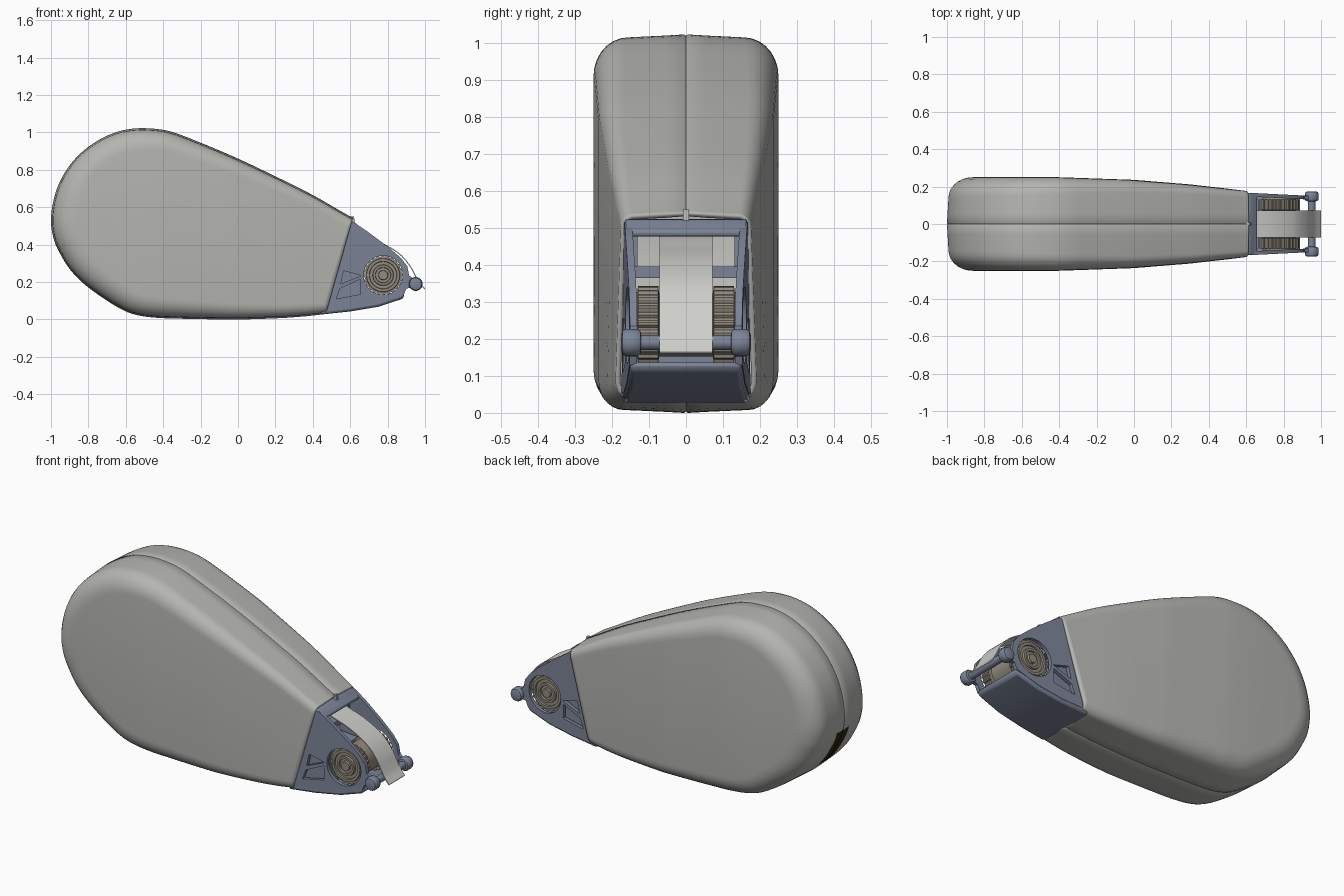
import bpy, bmesh, math
from mathutils import Vector

if "Cube" in bpy.data.objects:
    bpy.data.objects.remove(bpy.data.objects["Cube"])


def material(name, rgb):
    m = bpy.data.materials.new(name)
    m.diffuse_color = (*rgb, 1)
    m.use_nodes = True
    m.node_tree.nodes["Principled BSDF"].inputs["Base Color"].default_value = m.diffuse_color
    return m


GREY = material("warm_grey_shell", (0.46, 0.46, 0.44))
BLUE = material("slate_blue_frame", (0.2, 0.23, 0.31))
BROWN = material("brown_grey_roller", (0.29, 0.26, 0.21))
TAPE = material("pale_tape", (0.62, 0.62, 0.59))
DARK = material("dark_slot", (0.025, 0.018, 0.006))


def finish(name, bm, mats, angle=35):
    me = bpy.data.meshes.new(name)
    bm.to_mesh(me)
    bm.free()
    for m in mats:
        me.materials.append(m)
    for p in me.polygons:
        p.use_smooth = True
    me.set_sharp_from_angle(angle=math.radians(angle))
    ob = bpy.data.objects.new(name, me)
    bpy.context.collection.objects.link(ob)
    return ob


def lerp(table, x):
    if x <= table[0][0]:
        return table[0][1]
    for (a, u), (b, v) in zip(table, table[1:]):
        if x <= b:
            return u + (v - u) * (x - a) / (b - a)
    return table[-1][1]


def smooth_path(pts, n):
    P = [Vector(p) for p in pts]
    P = [2 * P[0] - P[1]] + P + [2 * P[-1] - P[-2]]
    out = []
    for a, b, c, d in zip(P, P[1:], P[2:], P[3:]):
        for k in range(n):
            t = k / n
            out.append(0.5 * (2 * b + (c - a) * t + (2 * a - 5 * b + 4 * c - d) * t * t
                              + (3 * b - a - 3 * c + d) * t ** 3))
    return out + [P[-2]]


def frame_w(x):
    return 0.17 - 0.05 * (x - 0.55)


def prism(name, profile, half, mat, bevel=0):
    """xz profile spanning -half..half in y; half may be a function of x"""
    f = half if callable(half) else (lambda x: half)
    bm = bmesh.new()
    L, R = ([bm.verts.new((x, s * f(x), z)) for x, z in profile] for s in (-1, 1))
    n = len(profile)
    for i in range(n):
        j = (i + 1) % n
        bm.faces.new((L[i], L[j], R[j], R[i]))
    bm.faces.new(L[::-1])
    bm.faces.new(R)
    bmesh.ops.recalc_face_normals(bm, faces=bm.faces[:])
    ob = finish(name, bm, [mat])
    if bevel:
        b = ob.modifiers.new("bevel", "BEVEL")
        b.width, b.segments = bevel, 2
    return ob


def lathe(name, half_profile, cx, cz, mat, seg=48, tooth_r=9):
    """(r, y) half profile mirrored in y, spun about the y axis"""
    prof = half_profile + [(r, -y) for r, y in half_profile[::-1] if y > 0]
    bm = bmesh.new()
    rings = []
    for r, y in prof:
        ring = []
        for k in range(seg):
            a = 2 * math.pi * k / seg
            q = r * (0.94 if r >= tooth_r and k % 4 > 1 else 1)
            ring.append(bm.verts.new((cx + q * math.cos(a), y, cz + q * math.sin(a))))
        rings.append(ring)
    for A, B in zip(rings, rings[1:]):
        for k in range(seg):
            j = (k + 1) % seg
            bm.faces.new((A[k], A[j], B[j], B[k]))
    bm.faces.new(rings[0])
    bm.faces.new(rings[-1])
    bmesh.ops.recalc_face_normals(bm, faces=bm.faces[:])
    return finish(name, bm, [mat])


# Teardrop shell: outline runs from the top of the mouth, round the back, to the bottom
outline = smooth_path([
    (.85, .42), (.61, .545), (.4, .665), (.2, .765), (0, .86), (-.2, .945), (-.36, 1.005),
    (-.48, 1.022), (-.58, 1.018), (-.67, .995), (-.76, .95), (-.84, .89), (-.91, .81),
    (-.96, .72), (-.99, .62), (-1, .52), (-.985, .43), (-.955, .36), (-.9, .27), (-.82, .187),
    (-.7, .1), (-.6, .043), (-.52, .019), (-.42, .008), (-.3, .004), (-.15, .001), (0, 0),
    (.15, .004), (.3, .012), (.47, .03), (.85, .09)], 5)
WIDTH = [(-1, .25), (-.4, .25), (0, .236), (.3, .212), (.62, .177), (.9, .15)]
INSET = [(-1, .13), (-.4, .1), (.6, .045)]
ROUND = [(-1, .11), (-.4, .09), (.6, .035)]


def section(x):
    w, ri, ry = lerp(WIDTH, x), lerp(INSET, x), lerp(ROUND, x)
    half = [(ri * (1 - math.cos(a)) + .008, w - ry * (1 - math.sin(a)))
            for a in (math.pi / 2 * k / 7 for k in range(7, -1, -1))]
    half += [(.003, .055), (0, .005)]
    return half + [(.004, 0)] + [(d, -y) for d, y in half[::-1]]


bm = bmesh.new()
grid = []
for i, p in enumerate(outline):
    t = (outline[min(i + 1, len(outline) - 1)] - outline[max(i - 1, 0)]).normalized()
    grid.append([bm.verts.new((p.x - t.y * d, y, p.y + t.x * d)) for d, y in section(p.x)])
N, S = len(grid), len(grid[0])
for A, B in zip(grid, grid[1:]):
    for j in range(S - 1):
        bm.faces.new((A[j], A[j + 1], B[j + 1], B[j]))
for j in (0, S - 1):  # flat sides join upper and lower outline
    col = [g[j] for g in grid]
    for i in range(N // 2):
        q = [col[i], col[i + 1], col[N - 2 - i], col[N - 1 - i]]
        if q[1] is q[2]:
            q.pop(2)
        bm.faces.new(q)
for f in bm.faces:  # dark slot low on the back
    c = f.calc_center_median()
    f.material_index = int(c.x < -.85 and abs(c.y) < .055 and .235 < c.z < .445)
bmesh.ops.recalc_face_normals(bm, faces=bm.faces[:])
bm.normal_update()
top = max(bm.faces, key=lambda f: f.calc_center_median().z)
if top.normal.z < 0:
    bmesh.ops.reverse_faces(bm, faces=bm.faces[:])
bmesh.ops.bisect_plane(bm, geom=bm.verts[:] + bm.edges[:] + bm.faces[:], dist=1e-5,
                       plane_co=(.615, 0, .545), plane_no=(.515, 0, -.145), clear_outer=True)
shell = finish("shell", bm, [GREY, DARK], 50)
sol = shell.modifiers.new("thickness", "SOLIDIFY")
sol.thickness, sol.offset = .014, -1

# Nose side plates with a roller hole and two windows
CX, CZ = .776, .237
circle = [(CX + .104 * math.cos(k * math.pi / 16), CZ + .104 * math.sin(k * math.pi / 16))
          for k in range(32)]
plate_loops = [
    [(.46, .05), (.6, .515), (.625, .515), (.7, .465), (.8, .39), (.87, .33), (.905, .285),
     (.915, .235), (.95, .21), (.95, .175), (.9, .165), (.885, .13), (.75, .085), (.6, .058)],
    circle,
    [(.565, .26), (.66, .235), (.55, .19)],
    [(.545, .165), (.655, .215), (.655, .135), (.525, .11)]]
for side, label in ((-1, "front"), (1, "back")):
    cu = bpy.data.curves.new("plate_curve", "CURVE")
    cu.dimensions, cu.fill_mode, cu.extrude = "2D", "BOTH", .01
    for loop in plate_loops:
        sp = cu.splines.new("POLY")
        sp.points.add(len(loop) - 1)
        for pt, (x, z) in zip(sp.points, loop):
            pt.co = (x, z, 0, 1)
        sp.use_cyclic_u = True
    tmp = bpy.data.objects.new("plate_tmp", cu)
    bpy.context.collection.objects.link(tmp)
    bpy.context.view_layer.update()
    me = bpy.data.meshes.new_from_object(tmp.evaluated_get(bpy.context.evaluated_depsgraph_get()))
    bpy.data.objects.remove(tmp)
    bm = bmesh.new()
    bm.from_mesh(me)
    for v in bm.verts:
        x, z, t = v.co
        v.co = (x, side * (frame_w(x) - .01 + t), z)
    bmesh.ops.remove_doubles(bm, verts=bm.verts[:], dist=1e-5)
    bmesh.ops.recalc_face_normals(bm, faces=bm.faces[:])
    finish("nose_plate_" + label, bm, [BLUE])

# Nose floor, recessed web behind the windows, and cross bars
prism("nose_floor", [(.44, .026), (.6, .043), (.75, .068), (.885, .112), (.89, .14), (.75, .105),
                     (.6, .085), (.44, .07)], lambda x: frame_w(x) - .002, BLUE, .016)
prism("inner_web", [(.5, .08), (.54, .28), (.665, .27), (.665, .1)], .13, BLUE)
prism("top_bar", [(.585, .525), (.62, .522), (.66, .49), (.655, .475), (.58, .49)],
      lambda x: frame_w(x) - .002, BLUE, .006)
prism("lower_bar", [(.57, .395), (.62, .395), (.62, .365), (.57, .365)], .15, BLUE)
prism("mouth_tab", [(.585, .55), (.62, .55), (.625, .52), (.585, .52)], .008, GREY)
for s in (-1, 1):  # slanted struts flanking the tape window
    strut = prism("window_strut", [(.575, .5), (.6, .5), (.6, .38), (.575, .38)], .014, BLUE)
    strut.location.y = s * .145

# Toothed roller and tip axle with end knobs
lathe("roller", [(.012, .146), (.024, .146), (.026, .134), (.04, .134), (.042, .144), (.054, .144),
                 (.056, .132), (.072, .132), (.074, .141), (.088, .141), (.09, .131),
                 (.106, .13), (.106, .075), (.085, .073)], CX, CZ, BROWN, 96, .1)
lathe("tip_axle", [(.02, .175), (.032, .171), (.037, .162), (.037, .132), (.031, .123),
                   (.02, .121), (.02, .001)], .95, .19, BLUE)

# Tape ribbon over the roller to the tip
path = smooth_path([(.42, .475), (.56, .478), (.66, .45), (.76, .415), (.86, .357), (.92, .29),
                    (.953, .23), (.972, .198), (1, .165)], 5)
ribbon = [(p.x, p.y) for p in path]
prism("tape", ribbon + [(x - .003, z - .005) for x, z in ribbon[::-1]], .071, TAPE)
